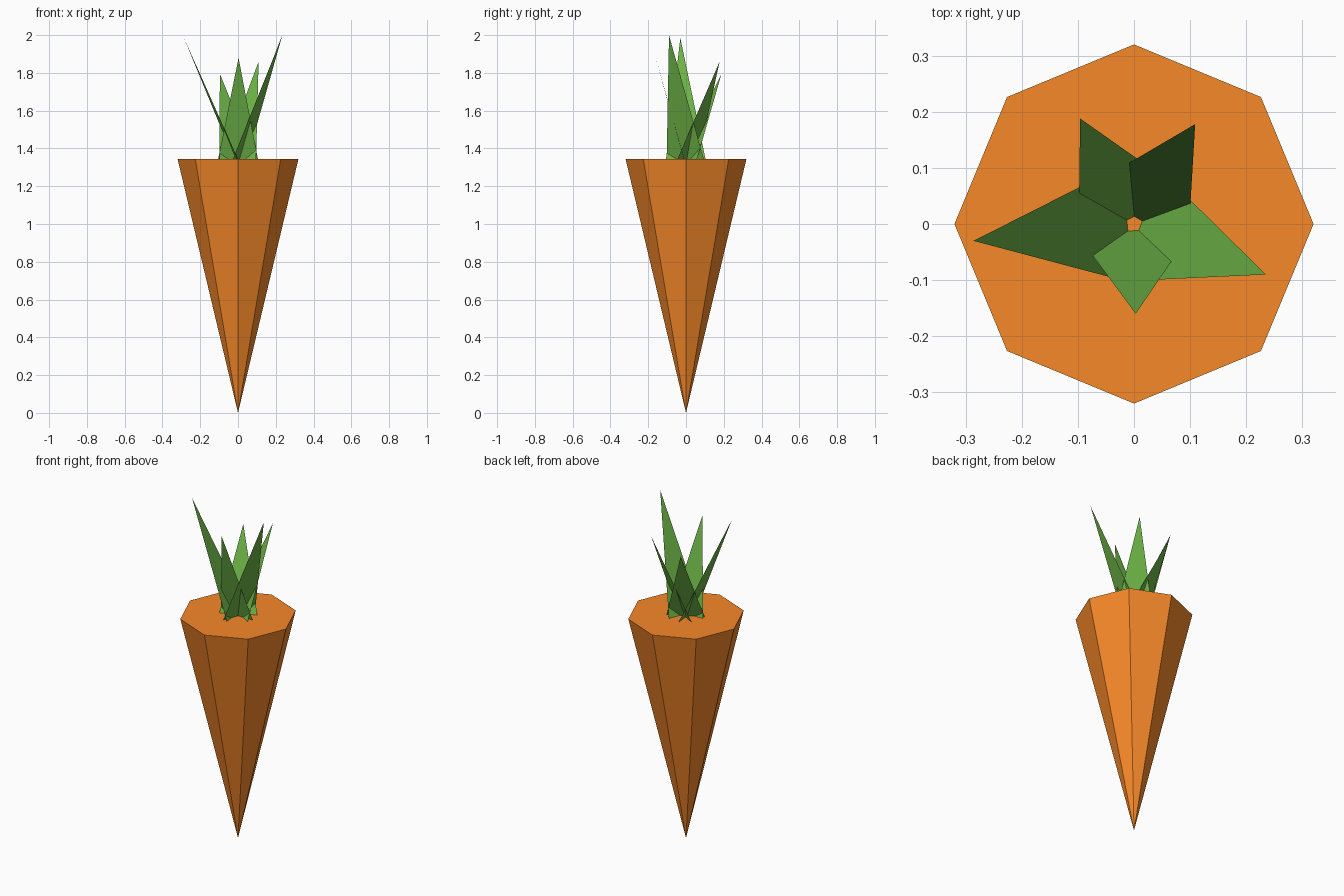
import bpy
from math import hypot

if "Cube" in bpy.data.objects:
    bpy.data.objects.remove(bpy.data.objects["Cube"])

TOP = 1.345  # height of the flat crown


def material(name, color):
    m = bpy.data.materials.new(name)
    m.diffuse_color = color
    m.use_nodes = True
    m.node_tree.nodes["Principled BSDF"].inputs["Base Color"].default_value = m.diffuse_color
    return m


orange = material("orange", (0.93, 0.25, 0.022, 1))
green = material("green", (0.155, 0.46, 0.065, 1))

# Root: eight-sided cone with its point down
bpy.ops.mesh.primitive_cone_add(vertices=8, radius1=0.0, radius2=0.32,
                                depth=TOP, location=(0, 0, TOP / 2))
root = bpy.context.object
root.name = "carrot_root"
root.data.materials.append(orange)


def leaf(i, tip, half_width=0.105, inset=0.012):
    """Flat triangular blade leaning outwards from the crown centre."""
    x, y, z = tip
    r = hypot(x, y)
    ux, uy = x / r, y / r
    a = (inset * ux + half_width * uy, inset * uy - half_width * ux, TOP)
    b = (inset * ux - half_width * uy, inset * uy + half_width * ux, TOP)
    mesh = bpy.data.meshes.new(f"leaf_{i}")
    mesh.from_pydata([a, tip, b], [], [(0, 1, 2)])
    mesh.materials.append(green)
    bpy.context.collection.objects.link(bpy.data.objects.new(f"leaf_{i}", mesh))


# Leaves: five blades fanned around the crown, given by their tips
tips = [(0.003, -0.16, 1.88), (0.235, -0.09, 2.0), (0.109, 0.178, 1.86),
        (-0.096, 0.188, 1.795), (-0.286, -0.03, 1.985)]
for i, tip in enumerate(tips, 1):
    leaf(i, tip)
